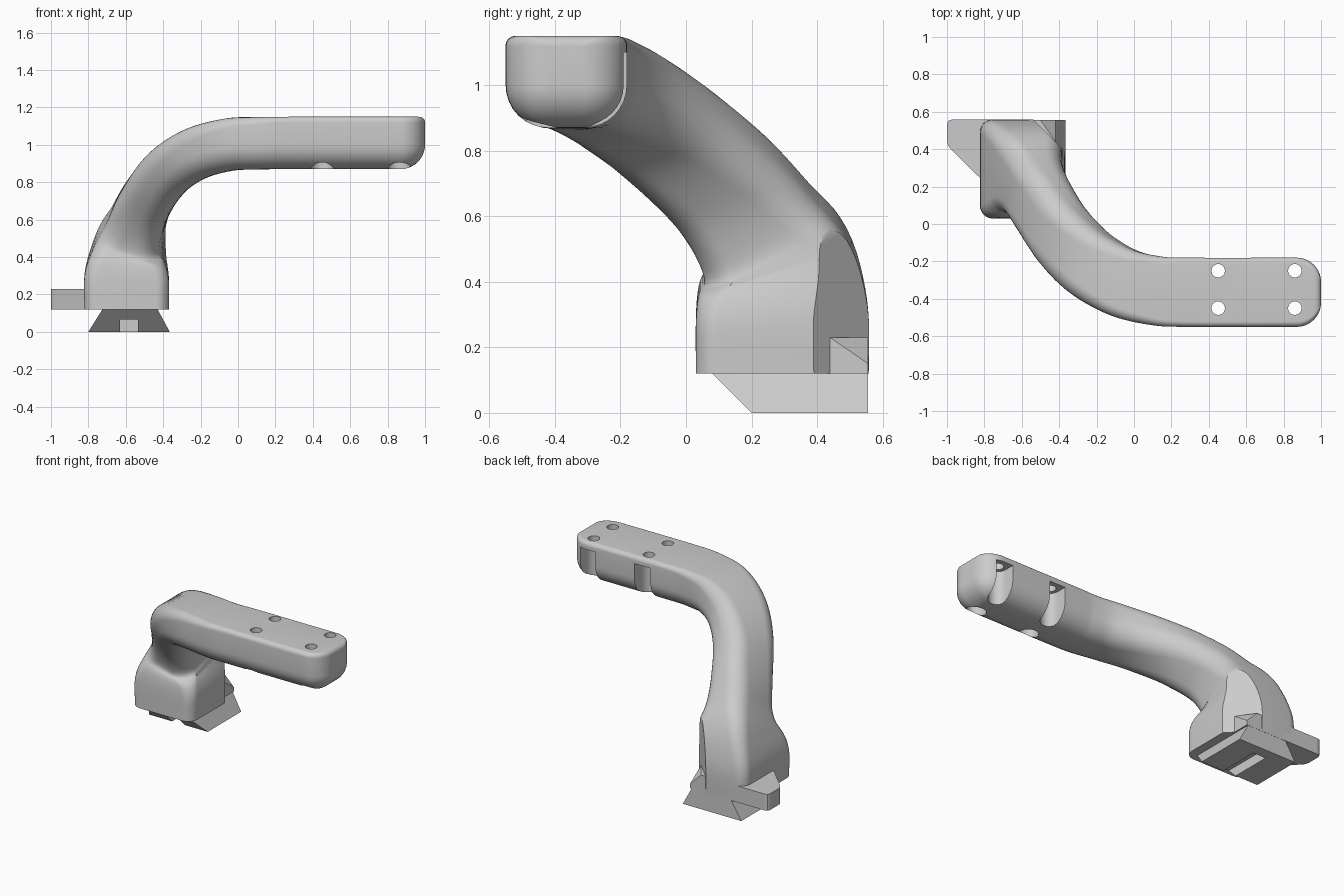
import bpy, bmesh, math
from mathutils import Vector, Matrix

cube = bpy.data.objects.get("Cube")
if cube:
    bpy.data.objects.remove(cube)

grey = bpy.data.materials.new("plain grey")
grey.use_nodes = True
grey.diffuse_color = (0.6, 0.6, 0.6, 1)
grey.node_tree.nodes["Principled BSDF"].inputs["Base Color"].default_value = (0.6, 0.6, 0.6, 1)


def finish(name, bm):
    bmesh.ops.recalc_face_normals(bm, faces=bm.faces)
    mesh = bpy.data.meshes.new(name)
    bm.to_mesh(mesh)
    bm.free()
    mesh.materials.append(grey)
    obj = bpy.data.objects.new(name, mesh)
    bpy.context.collection.objects.link(obj)
    return obj


def hull(name, points):
    bm = bmesh.new()
    for p in points:
        bm.verts.new(p)
    bmesh.ops.convex_hull(bm, input=bm.verts[:])
    bmesh.ops.dissolve_limit(bm, angle_limit=0.01, verts=bm.verts, edges=bm.edges)
    return finish(name, bm)


def box(name, lo, hi):
    return hull(name, [(x, y, z) for x in (lo[0], hi[0])
                       for y in (lo[1], hi[1]) for z in (lo[2], hi[2])])


def cylinder(name, x, y, z0, z1, r):
    bm = bmesh.new()
    bmesh.ops.create_cone(bm, cap_ends=True, segments=32, radius1=r, radius2=r, depth=z1 - z0,
                          matrix=Matrix.Translation((x, y, (z0 + z1) / 2)))
    return finish(name, bm)


def cut(target, cutter):
    cutter.hide_render = True
    mod = target.modifiers.new("cut", 'BOOLEAN')
    mod.operation = 'DIFFERENCE'
    mod.solver = 'EXACT'
    mod.object = cutter
    bpy.context.view_layer.objects.active = target
    bpy.ops.object.modifier_apply(modifier=mod.name)
    bpy.data.objects.remove(cutter)


def section(half, low, high, r_low, r_high, steps=8):
    """Rounded rectangle in (width, height) with separate lower and upper radii."""
    pts = []
    corners = [(half, high, r_high, 0), (-half, high, r_high, 90),
               (-half, low, r_low, 180), (half, low, r_low, 270)]
    for w, h, r, start in corners:
        cw = w - math.copysign(r, w)
        ch = h - r if start < 180 else h + r
        for i in range(steps + 1):
            a = math.radians(start + 90 * i / steps)
            pts.append((cw + r * math.cos(a), ch + r * math.sin(a)))
    return pts


def catmull(p0, p1, p2, p3, t):
    return [0.5 * (2 * b + (c - a) * t + (2 * a - 5 * b + 4 * c - d) * t * t
                   + (3 * b - a - 3 * c + d) * t ** 3)
            for a, b, c, d in zip(p0, p1, p2, p3)]


# Arm: centre, half width, half height, lower radius, upper radius
keys = [
    (-.595, .293, .12, .263, .225, .07, .07),
    (-.595, .293, .30, .263, .225, .07, .07),
    (-.580, .275, .45, .240, .190, .09, .09),
    (-.550, .220, .56, .205, .155, .11, .11),
    (-.490, .110, .70, .190, .142, .12, .11),
    (-.380, -.06, .85, .185, .140, .125, .11),
    (-.230, -.21, .95, .185, .140, .13, .09),
    (-.050, -.315, 1.0, .185, .140, .13, .06),
    (.120, -.357, 1.008, .185, .140, .13, .04),
    (.300, -.365, 1.01, .185, .140, .13, .03),
    (.870, -.365, 1.01, .185, .140, .13, .03),
]
samples = []
for i in range(len(keys) - 1):
    p0, p3 = keys[max(i - 1, 0)], keys[min(i + 2, len(keys) - 1)]
    for j in range(6):
        samples.append(catmull(p0, keys[i], keys[i + 1], p3, j / 6))
samples.append(keys[-1])

bm = bmesh.new()
rings = []
for i, s in enumerate(samples):
    centre = Vector(s[:3])
    if i == 0:
        t = Vector((0, 0, 1))
    elif i == len(samples) - 1:
        t = Vector((1, 0, 0))
    else:
        t = (Vector(samples[i + 1][:3]) - Vector(samples[i - 1][:3])).normalized()
    w = Vector((0, 1, 0))
    w = (w - t * w.dot(t)).normalized()
    h = t.cross(w)
    rings.append([bm.verts.new(centre + w * a + h * b)
                  for a, b in section(s[3], -s[4], s[4], s[5], s[6])])

# Rounded tip of the arm
R, r = 0.13, 0.03
for k in range(1, 11):
    a = math.radians(9 * k)
    dx = R * math.sin(a)
    inset = min(R * (1 - math.cos(a)), R - 0.002)
    over = max(0, dx - (R - r))
    drop = r - math.sqrt(max(0, r * r - over * over))
    prof = section(.185 - inset, -.14 + inset, .14 - drop, R - inset, max(r - drop, 0.002))
    rings.append([bm.verts.new((.87 + dx, -.365 + u, 1.01 + v)) for u, v in prof])

for a, b in zip(rings, rings[1:]):
    for i in range(len(a)):
        j = (i + 1) % len(a)
        bm.faces.new((a[i], a[j], b[j], b[i]))
bm.faces.new(rings[0])
bm.faces.new(rings[-1])
arm = finish("curved_arm", bm)

# Diagonal flat on the rear corner of the base
cut(arm, hull("corner_cutter", [(x, y, z) for z in (0, .7)
                                for x, y in ((-.7, .72), (-.3, .32), (-.3, .72))]))

# Screw holes with deep pockets underneath, rear ones open to the back
for x in (.45, .86):
    for y in (-.25, -.45):
        cut(arm, cylinder("hole_cutter", x, y, .8, 1.3, .036))
        cut(arm, cylinder("pocket_cutter", x, y, .8, 1.1, .06))
    cut(arm, box("slot_cutter", (x - .06, -.25, .8), (x + .06, -.1, 1.1)))

bpy.ops.object.select_all(action='DESELECT')
arm.select_set(True)
bpy.context.view_layer.objects.active = arm
bpy.ops.object.shade_smooth_by_angle(angle=math.radians(30))

# Dovetail foot with a groove that is closed at the back
foot = hull("dovetail_foot", [
    (-.8, .2, 0), (-.365, .2, 0), (-.365, .555, 0), (-.8, .555, 0),
    (-.725, .08, .12), (-.43, .08, .12), (-.43, .555, .12), (-.725, .555, .12)])
cut(foot, box("groove_cutter", (-.63, 0, -.1), (-.535, .48, .065)))

# Side tab
tab = [(-1, .535), (-.992, .552), (-.975, .558), (-.7, .558), (-.7, .125), (-.98, .4), (-.995, .42), (-1, .445)]
hull("side_tab", [(x, y, z) for x, y in tab for z in (.12, .23)])

# Small chamfered stop against the diagonal flat
hull("corner_stop", [(x, y, z) for x in (-.62, -.42) for y, z in
                     ((.44, .12), (.44, .23), (.556, .12), (.556, .15))]
     + [(-.62, .556, .23), (-.5, .556, .23)])
